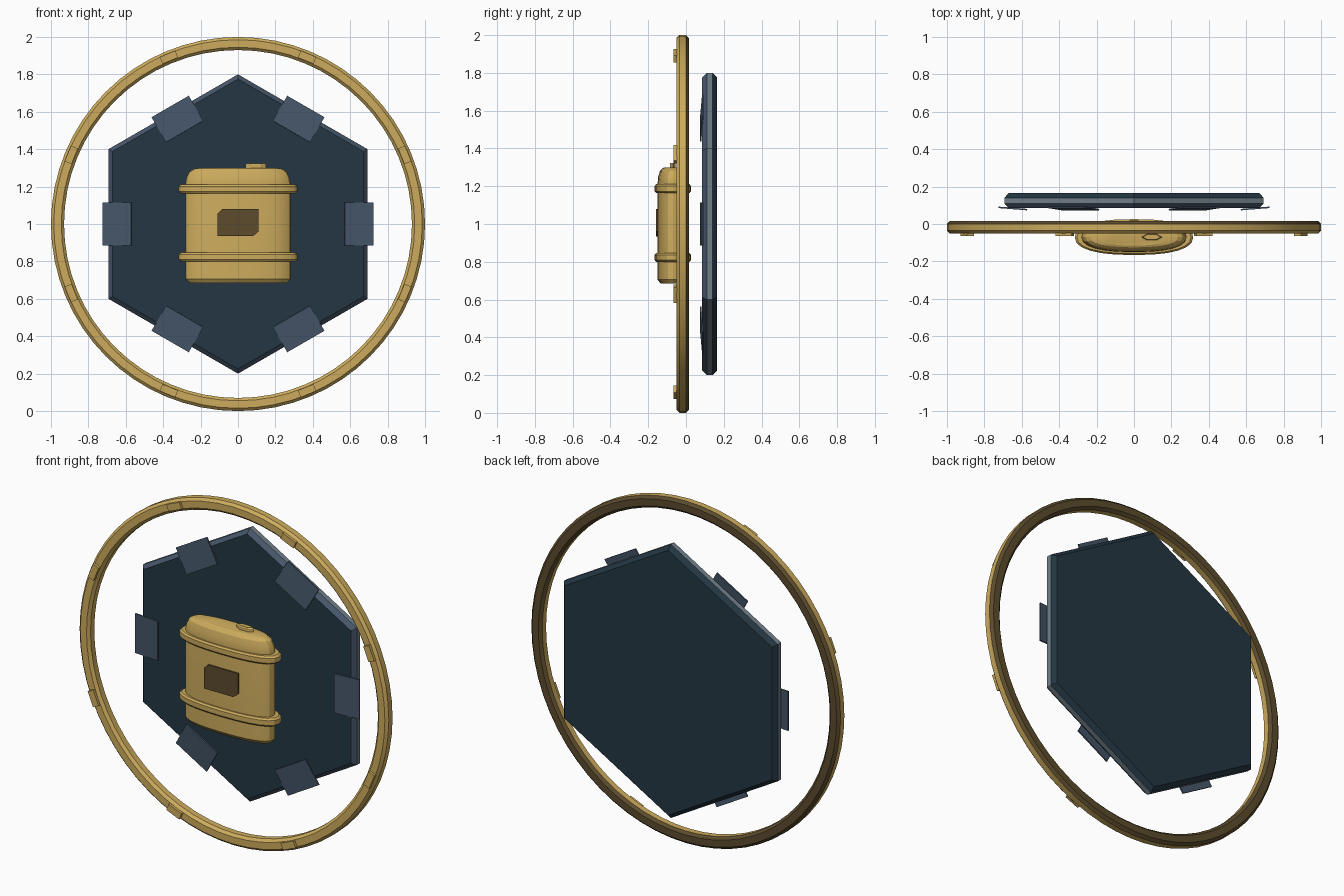
import bpy, bmesh, math
from math import sin, cos, pi, radians
from mathutils import Matrix, Vector

cube = bpy.data.objects.get("Cube")
if cube:
    bpy.data.objects.remove(cube)


def material(name, rgb):
    m = bpy.data.materials.new(name)
    m.use_nodes = True
    m.diffuse_color = (*rgb, 1)
    m.node_tree.nodes["Principled BSDF"].inputs["Base Color"].default_value = (*rgb, 1)
    return m


GOLD = material("gold", (0.61, 0.41, 0.11))
BROWN = material("dark_brown", (0.107, 0.072, 0.026))
TEAL = material("dark_teal", (0.017, 0.037, 0.055))
SLATE = material("slate_blue", (0.061, 0.093, 0.144))
GREY = material("blue_grey", (0.17, 0.22, 0.26))


def finish(name, bm, mats, smooth=False):
    """Turn a bmesh into a named object with outward normals."""
    bmesh.ops.recalc_face_normals(bm, faces=bm.faces)
    mesh = bpy.data.meshes.new(name)
    bm.to_mesh(mesh)
    bm.free()
    for m in mats:
        mesh.materials.append(m)
    obj = bpy.data.objects.new(name, mesh)
    bpy.context.collection.objects.link(obj)
    if smooth:
        bpy.ops.object.select_all(action='DESELECT')
        obj.select_set(True)
        bpy.context.view_layer.objects.active = obj
        bpy.ops.object.shade_smooth_by_angle(angle=radians(20))
    return obj


def loft(loops, closed=False, slots=None):
    """Skin a stack of point loops; cap the ends, or join last to first."""
    bm = bmesh.new()
    rows = [[bm.verts.new(p) for p in loop] for loop in loops]
    n = len(rows[0])
    for k in range(len(rows) if closed else len(rows) - 1):
        a, b = rows[k], rows[(k + 1) % len(rows)]
        for i in range(n):
            j = (i + 1) % n
            f = bm.faces.new((a[i], a[j], b[j], b[i]))
            f.material_index = slots[k] if slots else 0
    if not closed:
        bm.faces.new(rows[0])
        bm.faces.new(rows[-1])
    return bm


def circle(r, y, n, start=0.0):
    """Loop around the front-back axis at mid height."""
    return [(r * cos(start + 2 * pi * i / n), y, 1 + r * sin(start + 2 * pi * i / n))
            for i in range(n)]


def oval(a, b, z, n=24, power=0.84):
    """Flattened oval loop of the barrel, around the vertical."""
    pts = []
    for i in range(n):
        c, s = cos(2 * pi * i / n), sin(2 * pi * i / n)
        pts.append((a * math.copysign(abs(c) ** power, c),
                    -0.07 + b * math.copysign(abs(s) ** power, s), z))
    return pts


# Outer ring: chamfered section, gold in front, dark behind
section = [(0.945, -0.05), (0.985, -0.05), (1.0, -0.035), (1.0, 0.0),
           (0.985, 0.015), (0.945, 0.015), (0.93, 0.0), (0.93, -0.035)]
finish("outer_ring", loft([circle(r, y, 64) for r, y in section], True,
                          [0, 0, 0, 1, 1, 1, 0, 0]), [GOLD, BROWN], True)


def radial_plate(name, angle, radius, size, tilt, y, mat):
    """Box set on a spoke: size is radial, depth, tangential."""
    bm = bmesh.new()
    bmesh.ops.create_cube(bm, size=1.0)
    bm.transform(Matrix.Translation((0, 0, 1))
                 @ Matrix.Rotation(-angle, 4, 'Y')
                 @ Matrix.Translation((radius, y, 0))
                 @ Matrix.Rotation(tilt, 4, 'Z')
                 @ Matrix.Diagonal((*size, 1)))
    return finish(name, bm, [mat])


# Small clips on the ring
for k in range(8):
    radial_plate(f"ring_clip_{k + 1}", radians(22.5 + 45 * k), 0.965,
                 (0.04, 0.02, 0.09), 0, -0.055, GOLD)

# Six-sided back panel with chamfered rim
panel = [(0.775, 0.085), (0.8, 0.11), (0.8, 0.14), (0.775, 0.165)]
bm = loft([circle(r, y, 6, pi / 6) for r, y in panel], False, [1, 2, 0])
finish("back_panel", bm, [TEAL, SLATE, GREY])

# Tilted plates over each panel edge
for k in range(6):
    radial_plate(f"edge_plate_{k + 1}", radians(60 * k), 0.648,
                 (0.155, 0.008, 0.23), 0.08, 0.083, SLATE)

# Barrel body
body = [(0.262, 0.065, 0.685), (0.28, 0.08, 0.705), (0.28, 0.08, 1.22),
        (0.275, 0.077, 1.25), (0.26, 0.068, 1.28), (0.235, 0.055, 1.295),
        (0.2, 0.045, 1.3)]
finish("barrel_body", loft([oval(*p) for p in body]), [GOLD], True)

# Barrel hoops
for name, z in (("upper_hoop", 1.187), ("lower_hoop", 0.823)):
    hoop = [(0.27, 0.07, -0.024), (0.305, 0.088, -0.024), (0.317, 0.096, -0.014),
            (0.317, 0.096, 0.014), (0.305, 0.088, 0.024), (0.27, 0.07, 0.024)]
    finish(name, loft([oval(a, b, z + h) for a, b, h in hoop]), [GOLD], True)

# Six-sided filler cap on the barrel top
cap = [[(0.095 + 0.055 * s * cos(i * pi / 3), -0.07 + 0.018 * s * sin(i * pi / 3), z)
        for i in range(6)] for s, z in ((1, 1.295), (1, 1.318), (0.85, 1.324))]
finish("filler_cap", loft(cap), [GOLD])

# Front label plate with two cut corners
outline = [(-0.11, -0.07), (0.08, -0.07), (0.11, -0.045),
           (0.11, 0.075), (-0.085, 0.075), (-0.11, 0.05)]
plate = [[(x, y, 1.005 + z) for x, z in outline] for y in (-0.149, -0.158)]
finish("label_plate", loft(plate), [BROWN])
